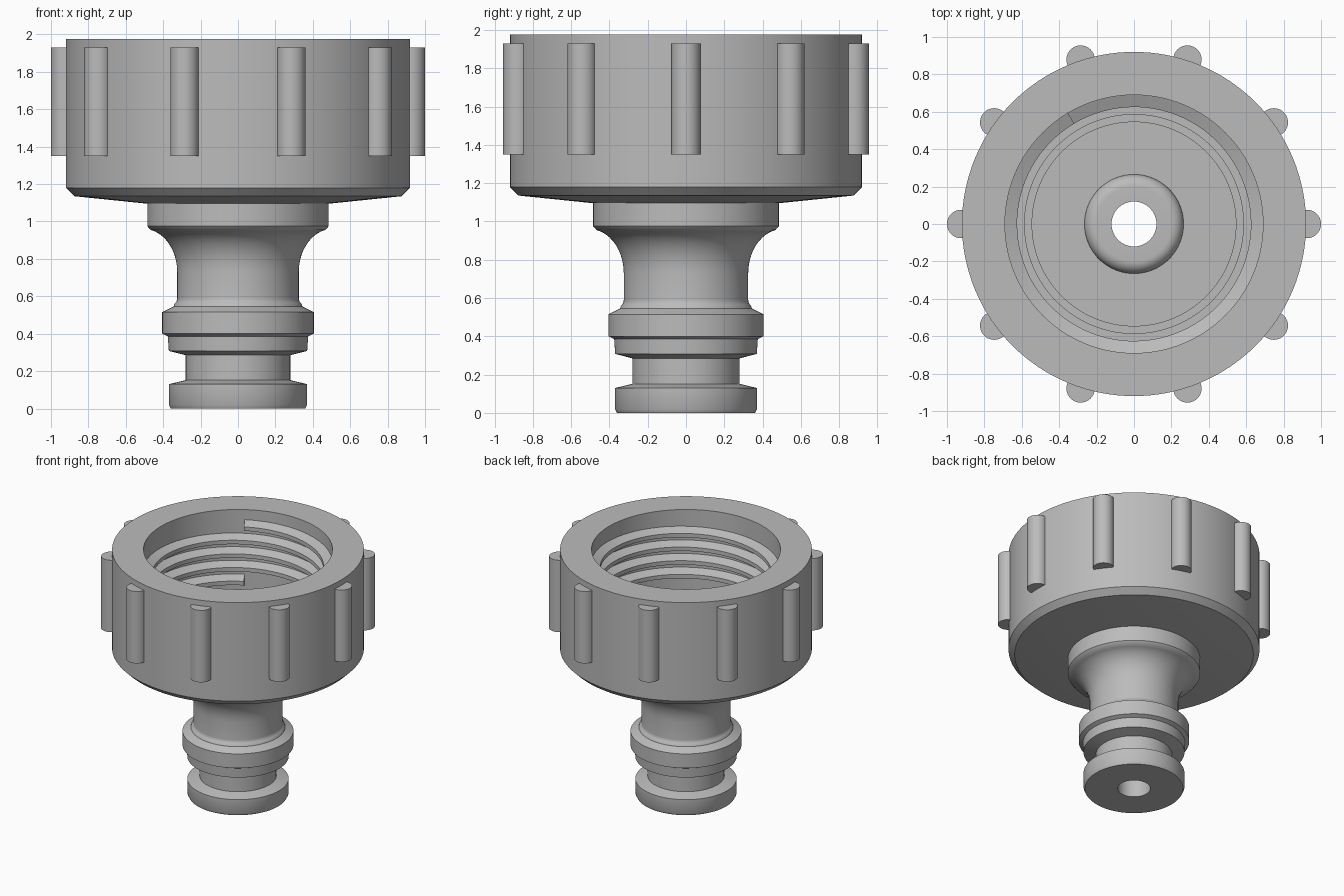
import bpy, bmesh, math
from mathutils import Matrix

cube = bpy.data.objects.get("Cube")
if cube:
    bpy.data.objects.remove(cube, do_unlink=True)

grey = bpy.data.materials.new("plastic_grey")
grey.use_nodes = True
COLOUR = (0.5, 0.5, 0.5, 1)
grey.diffuse_color = COLOUR
grey.node_tree.nodes["Principled BSDF"].inputs["Base Color"].default_value = COLOUR


def finish(bm, name, angle=30):
    bmesh.ops.recalc_face_normals(bm, faces=bm.faces)
    mesh = bpy.data.meshes.new(name)
    bm.to_mesh(mesh)
    bm.free()
    mesh.materials.append(grey)
    obj = bpy.data.objects.new(name, mesh)
    bpy.context.collection.objects.link(obj)
    bpy.ops.object.select_all(action='DESELECT')
    obj.select_set(True)
    bpy.context.view_layer.objects.active = obj
    bpy.ops.object.shade_smooth_by_angle(angle=math.radians(angle))
    return obj


def sweep(bm, sections, closed):
    """Skin matching rings of points; cap the ends if the sweep is open."""
    rings = [[bm.verts.new(p) for p in s] for s in sections]
    n = len(rings[0])
    pairs = list(zip(rings, rings[1:])) + ([(rings[-1], rings[0])] if closed else [])
    for a, b in pairs:
        for i in range(n):
            j = (i + 1) % n
            bm.faces.new((a[i], a[j], b[j], b[i]))
    if not closed:
        bm.faces.new(rings[0])
        bm.faces.new(rings[-1])


def polar(r, angle, z):
    return (r * math.cos(angle), r * math.sin(angle), z)


def lathe(name, profile, steps=128):
    bm = bmesh.new()
    sweep(bm, [[polar(r, math.tau * k / steps, z) for r, z in profile]
               for k in range(steps)], True)
    return finish(bm, name)


def arc(cr, cz, radius_r, radius_z, start, end, n=8):
    angles = [math.radians(start + (end - start) * k / n) for k in range(n + 1)]
    return [(cr + radius_r * math.cos(a), cz + radius_z * math.sin(a)) for a in angles]


BORE, TOP, FLOOR, WALL = 0.12, 1.975, 1.2, 0.69

# Spigot: plug end, seal groove, catch ring, waist and flared collar
spigot = [(BORE, 0), (0.36, 0), (0.37, 0.02), (0.37, 0.13), (0.28, 0.152),
          (0.28, 0.285), (0.37, 0.308), (0.375, 0.385), (0.405, 0.4),
          (0.405, 0.515), (0.345, 0.545)]
spigot += arc(0.365, 0.59, 0.04, 0.04, 230, 180, 4)
spigot += arc(0.505, 0.73, 0.18, 0.23, 180, 102, 10)
spigot += [(0.485, 0.975), (0.485, 1.12), (BORE, 1.12)]
lathe("spigot", spigot)

# Nut body: chamfered cup with a stepped seat
lathe("nut_body", [
    (BORE, 1.095), (0.485, 1.095), (0.875, 1.135), (0.92, 1.18), (0.92, TOP),
    (WALL, TOP), (WALL, 1.28), (0.585, 1.28), (0.585, 1.24), (0.545, 1.24),
    (0.545, FLOOR), (BORE, FLOOR)])

# Rounded boss around the bore
lathe("seat_boss", [(BORE, FLOOR - 0.02), (0.265, FLOOR - 0.02)]
      + arc(0.2, FLOOR, 0.065, 0.065, 0, 90) + [(BORE, FLOOR + 0.065)])

# Internal right-hand thread
PITCH, TURNS, STEPS = 0.11, 4, 96
bm = bmesh.new()
sections = []
for k in range(TURNS * STEPS + 1):
    t = k / STEPS
    angle, z = math.radians(121) - math.tau * t, 1.85 - PITCH * t
    sections.append([polar(r, angle, z + dz) for r, dz in
                     ((WALL + 0.01, 0.048), (0.625, 0.016),
                      (0.625, -0.016), (WALL + 0.01, -0.048))])
sweep(bm, sections, False)
finish(bm, "inner_thread")

# Grip ribs around the nut
for k in range(10):
    bm = bmesh.new()
    bmesh.ops.create_cone(bm, cap_ends=True, segments=40, radius1=0.076,
                          radius2=0.076, depth=0.58,
                          matrix=Matrix.Translation(polar(0.924, math.tau * k / 10, 1.64)))
    finish(bm, f"grip_rib_{k + 1}")
